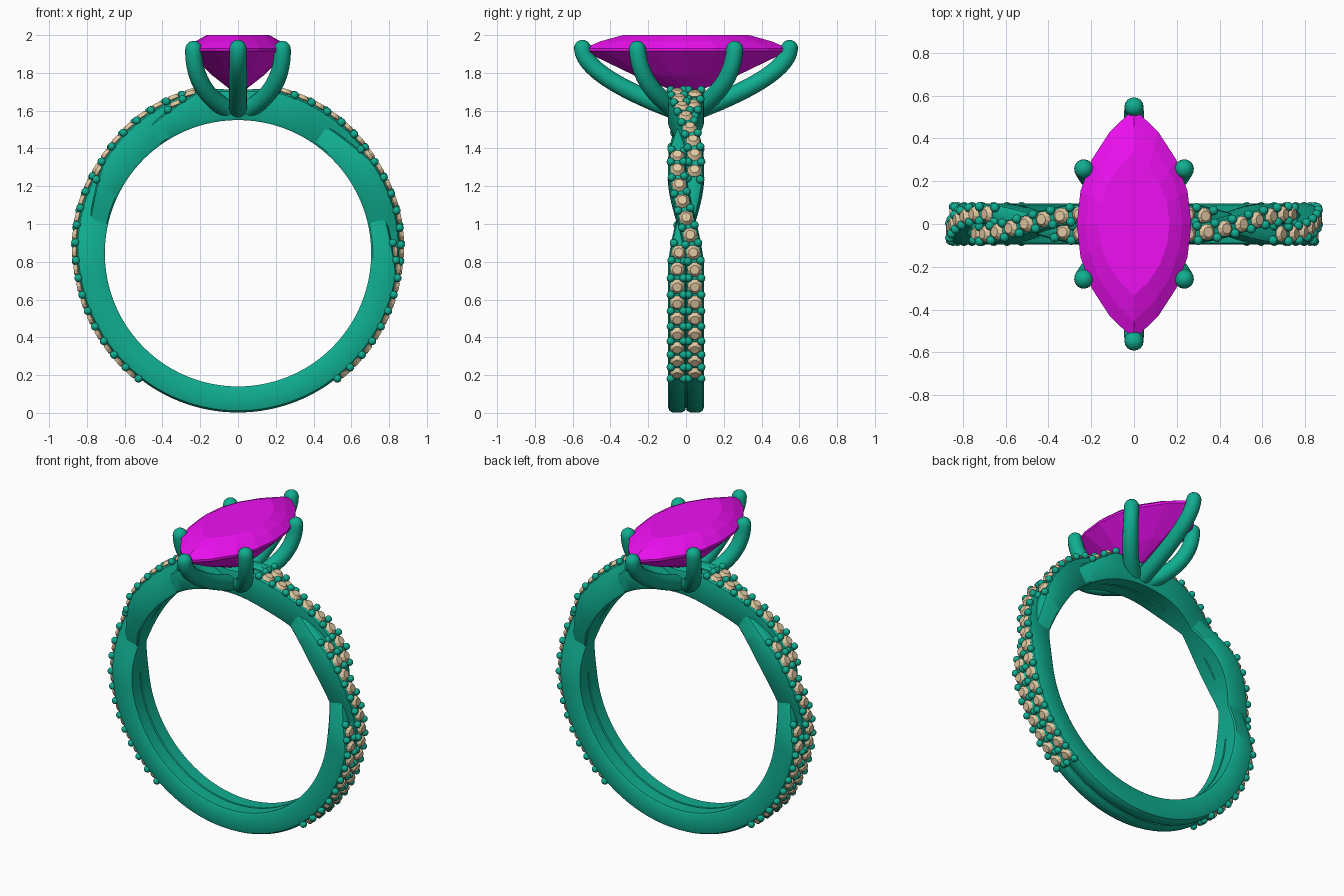
import bpy, bmesh
from math import sin, cos, pi, radians, asin
from mathutils import Vector, Matrix
from mathutils.geometry import interpolate_bezier

if "Cube" in bpy.data.objects:
    bpy.data.objects.remove(bpy.data.objects["Cube"])

CZ, R_IN = 0.845, 0.705          # ring centre height, finger radius


def material(name, rgb):
    m = bpy.data.materials.new(name)
    m.diffuse_color = (*rgb, 1)
    m.use_nodes = True
    m.node_tree.nodes["Principled BSDF"].inputs["Base Color"].default_value = m.diffuse_color
    return m


METAL = material("teal_metal", (0.005, 0.42, 0.28))
MAGENTA = material("magenta_gem", (0.85, 0.005, 0.88))
CREAM = material("cream_gem", (0.75, 0.58, 0.36))


def finish(bm, name, mat, smooth=None):
    bmesh.ops.recalc_face_normals(bm, faces=bm.faces)
    me = bpy.data.meshes.new(name)
    bm.to_mesh(me)
    bm.free()
    me.materials.append(mat)
    ob = bpy.data.objects.new(name, me)
    bpy.context.collection.objects.link(ob)
    if smooth:
        bpy.ops.object.select_all(action='DESELECT')
        ob.select_set(True)
        bpy.context.view_layer.objects.active = ob
        bpy.ops.object.shade_smooth_by_angle(angle=radians(smooth))
    return ob


def bridge(bm, a, b):
    n = len(a)
    for i in range(n):
        bm.faces.new((a[i], a[(i + 1) % n], b[(i + 1) % n], b[i]))


# Twisted strand: side offset, lift (negative = passing under), outer radius
def strand(deg, s):
    p = abs(deg)
    t = radians(min(max(p - 14, 0), 84) / 42 * 180)
    lift = -s * (1 if deg > 0 else -1) * sin(t)
    outer = 0.843 + 0.05 * max(0, 1 - p / 140) ** 1.5
    if p < 13:
        outer -= 0.03 * (1 - p / 13)
    outer += 0.05 * lift if lift < 0 else 0.006 * lift
    return s * 0.047 * cos(t), lift, outer


def place(deg, y, r):
    a = radians(deg)
    return Vector((r * sin(a), y, CZ + r * cos(a)))


PROFILE = [(-.85, 0), (-1, .08), (-1, .75), (-.85, .93), (-.5, 1),
           (.5, 1), (.85, .93), (1, .75), (1, .08), (.85, 0)]
for s, label in ((1, "first"), (-1, "second")):
    bm = bmesh.new()
    rings = []
    for i in range(180):
        deg = -180 + 2 * i
        y, lift, out = strand(deg, s)
        rings.append([bm.verts.new(place(deg, y + u * 0.049, R_IN + v * (out - R_IN)))
                      for u, v in PROFILE])
    for i in range(180):
        bridge(bm, rings[i], rings[(i + 1) % 180])
    finish(bm, label + "_band_strand", METAL, 35)

# Pave stones and the holding beads along both strands
stones, beads = bmesh.new(), bmesh.new()
STEP = 6.1


def shown(deg, s):
    y, lift, out = strand(deg, s)
    return lift > -0.01 or abs(y) > 0.8 * 0.047


def frame(deg, s):
    y, lift, r = strand(deg, s)
    p = place(deg, y, r)
    y2, _, _ = strand(deg + 1, s)
    tan = (place(deg + 1, y2, r) - p).normalized()
    nrm = (p - Vector((0, y, CZ))).normalized()
    lat = nrm.cross(tan).normalized()
    m = Matrix((tan, lat, nrm)).transposed().to_4x4()
    m.translation = p
    return m


for side in (1, -1):
    for s in (1, -1):
        for k in range(21):
            deg = side * (16.5 + STEP * k)
            if not shown(deg, s):
                continue
            m = frame(deg, s)
            bmesh.ops.create_cone(stones, cap_ends=True, segments=10, radius1=0.039,
                                  radius2=0.024, depth=0.02,
                                  matrix=m @ Matrix.Translation((0, 0, 0.011)))
            bmesh.ops.create_cone(stones, cap_ends=True, segments=10, radius1=0.004,
                                  radius2=0.039, depth=0.03,
                                  matrix=m @ Matrix.Translation((0, 0, -0.014)))
            # beads on the trailing edge, plus the leading edge where a run ends
            ends = [-1]
            if k == 20 or not shown(deg + side * STEP, s):
                ends.append(1)
            for e in ends:
                mb = frame(deg + side * e * STEP / 2, s)
                for w in (-0.034, 0.034):
                    bmesh.ops.create_icosphere(
                        beads, subdivisions=2, radius=0.022,
                        matrix=mb @ Matrix.Translation((0, w, 0.004)))
finish(stones, "pave_stones", CREAM)
finish(beads, "pave_beads", METAL, 60)

# Marquise centre stone: facet rings along a two-arc outline
W, L, N = 0.268, 0.54, 8
ARC = (W * W + L * L) / (2 * W)
HALF = asin(L / ARC)


def outline(t):                   # t runs 0..2 around the stone
    side = 1 if t % 2 < 1 else -1
    a = -HALF + 2 * HALF * (t % 1)
    return side * (ARC * cos(a) - (ARC - W)), side * ARC * sin(a)


bm = bmesh.new()
levels = []
for scale, z in ((0.5, 1.785), (1, 1.915), (1, 1.93), (0.84, 1.967), (0.62, 2.0)):
    ring = []
    for i in range(2 * N):
        x, y = outline(i / N)
        ring.append(bm.verts.new((x * scale, y * scale, z)))
    levels.append(ring)
for a, b in zip(levels, levels[1:]):
    bridge(bm, a, b)
bm.faces.new(levels[-1])
culet = bm.verts.new((0, 0, 1.68))
for i in range(2 * N):
    bm.faces.new((levels[0][i], levels[0][(i + 1) % (2 * N)], culet))
finish(bm, "marquise_stone", MAGENTA)


# Prongs: round tubes along bezier paths with domed tips
def prong(name, knots, r=0.045):
    bm = bmesh.new()
    pts = interpolate_bezier(*[Vector(k) for k in knots], 18)
    radii = [r * (1.1 - 0.1 * i / 17) for i in range(18)]
    tip, d = pts[-1].copy(), (pts[-1] - pts[-2]).normalized()
    for k in range(1, 5):
        a = k * pi / 2 / 4.3
        pts.append(tip + d * r * sin(a))
        radii.append(r * cos(a))
    prev = None
    for i, p in enumerate(pts):
        t = (pts[min(i + 1, len(pts) - 1)] - pts[max(i - 1, 0)]).normalized()
        u = Vector((-knots[3][1], knots[3][0], 0)).cross(t).normalized()
        v = t.cross(u)
        ring = [bm.verts.new(p + radii[i] * (u * cos(j * pi / 8) + v * sin(j * pi / 8)))
                for j in range(16)]
        if prev:
            bridge(bm, prev, ring)
        else:
            bm.faces.new(ring)
        prev = ring
    bm.faces.new(prev)
    finish(bm, name, METAL, 50)


for sy, yn in ((-1, "front"), (1, "back")):
    prong(yn + "_point_prong", [(0, sy * .05, 1.60), (0, sy * .24, 1.67),
                                (0, sy * .54, 1.80), (0, sy * .548, 1.93)])
    for sx, xn in ((-1, "left"), (1, "right")):
        prong(f"{yn}_{xn}_prong", [(sx * .04, sy * .05, 1.60), (sx * .14, sy * .12, 1.65),
                                   (sx * .235, sy * .245, 1.74), (sx * .235, sy * .258, 1.925)])
